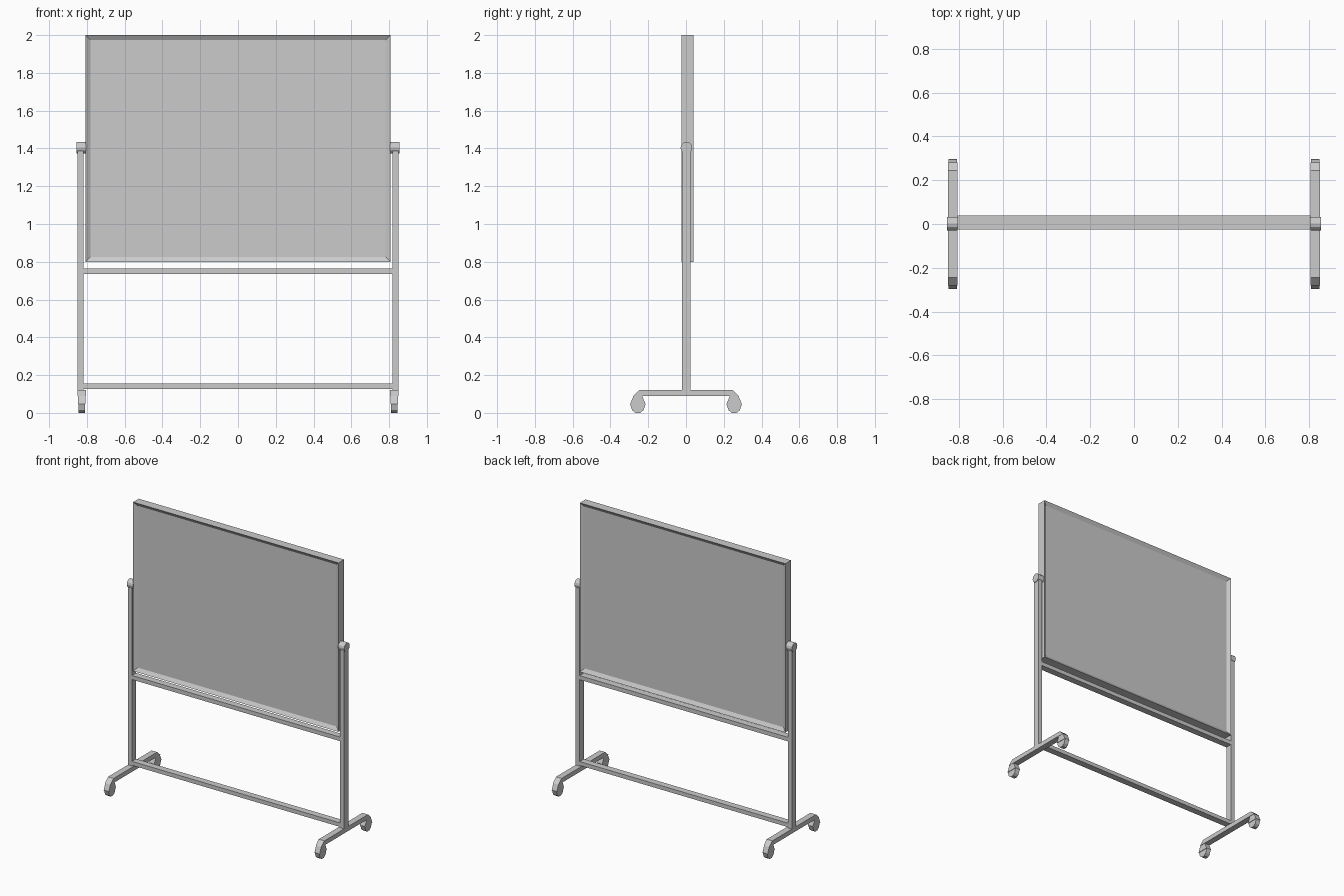
import bpy, bmesh, math

cube = bpy.data.objects.get("Cube")
if cube:
    bpy.data.objects.remove(cube)

grey = bpy.data.materials.new("plain_grey")
grey.use_nodes = True
grey.diffuse_color = (0.6, 0.6, 0.6, 1)
grey.node_tree.nodes["Principled BSDF"].inputs["Base Color"].default_value = (0.6, 0.6, 0.6, 1)


def finish(name, bm):
    bmesh.ops.recalc_face_normals(bm, faces=bm.faces)
    mesh = bpy.data.meshes.new(name)
    bm.to_mesh(mesh)
    bm.free()
    mesh.materials.append(grey)
    obj = bpy.data.objects.new(name, mesh)
    bpy.context.scene.collection.objects.link(obj)
    return obj


def prism(name, profile, x0, x1):
    """Extrude a y-z outline along x."""
    bm = bmesh.new()
    face = bm.faces.new([bm.verts.new((x0, y, z)) for y, z in profile])
    new = bmesh.ops.extrude_face_region(bm, geom=[face])["geom"]
    bmesh.ops.translate(bm, vec=(x1 - x0, 0, 0),
                        verts=[v for v in new if isinstance(v, bmesh.types.BMVert)])
    return finish(name, bm)


def box(name, x0, x1, y0, y1, z0, z1):
    return prism(name, [(y0, z0), (y1, z0), (y1, z1), (y0, z1)], x0, x1)


# Board: a slab with a recessed panel on both faces
bm = bmesh.new()
bmesh.ops.create_cube(bm, size=1)
for v in bm.verts:
    v.co.x *= 1.614
    v.co.y = v.co.y * 0.063 + 0.007
    v.co.z = v.co.z * 1.2 + 1.4
bm.normal_update()
for face in [f for f in bm.faces if abs(f.normal.y) > 0.9]:
    bmesh.ops.inset_region(bm, faces=[face], thickness=0.036)
    bmesh.ops.translate(bm, verts=face.verts, vec=face.normal * -0.016)
finish("board", bm)

# Cross rails between the posts
box("upper_rail", -0.82, 0.82, -0.022, 0.025, 0.736, 0.765)
box("lower_rail", -0.82, 0.82, -0.022, 0.025, 0.127, 0.155)

# Stand sides: post, pivot, foot and casters
for side, s in (("left", 1), ("right", -1)):
    box(side + "_post", s * 0.818, s * 0.85, -0.022, 0.025, 0.11, 1.4)
    pivot = [(0.002 + 0.031 * math.cos(math.tau * i / 12),
              1.404 + 0.031 * math.sin(math.tau * i / 12)) for i in range(12)]
    prism(side + "_pivot", pivot, s * 0.806, s * 0.854)
    prism(side + "_foot", [(-0.28, 0.09), (0.28, 0.09), (0.245, 0.122), (-0.245, 0.122)],
          s * 0.806, s * 0.85)
    for end, e in (("front", -1), ("back", 1)):
        hood = [(-0.022, 0.092), (0.022, 0.092), (0.041, 0.046), (-0.041, 0.046)]
        wheel = [(-0.041, 0.048), (0.041, 0.048), (0.03, 0.014),
                 (0.012, 0), (-0.012, 0), (-0.03, 0.014)]
        for part, outline, w in (("hood", hood, 0.02), ("wheel", wheel, 0.017)):
            prism(f"{side}_{end}_caster_{part}", [(e * 0.255 + y, z) for y, z in outline],
                  s * 0.828 - w, s * 0.828 + w)
